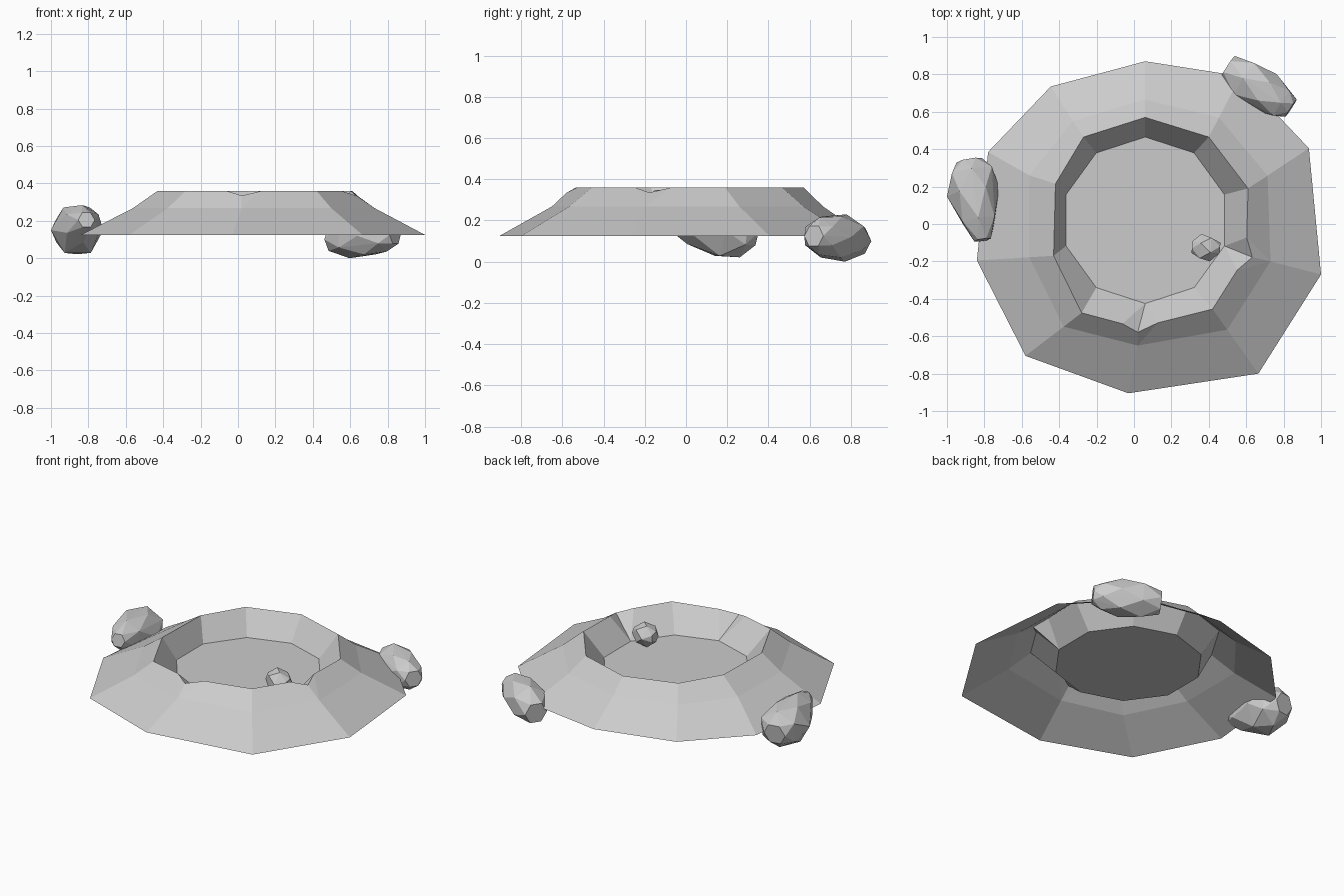
import bpy, bmesh, math
from mathutils import Vector

if "Cube" in bpy.data.objects:
    bpy.data.objects.remove(bpy.data.objects["Cube"])

OUT_Z, MID_Z, RIM_Z, FLOOR_Z = 0.125, 0.268, 0.36, 0.21

def finish(bm, name):
    bmesh.ops.recalc_face_normals(bm, faces=bm.faces)
    me = bpy.data.meshes.new(name)
    bm.to_mesh(me)
    bm.free()
    ob = bpy.data.objects.new(name, me)
    bpy.context.collection.objects.link(ob)
    return ob

# crater: ten radial columns, clockwise from the back
outer = [(.06, .87), (.57, .79), (.935, .405), (1, -.27), (.665, -.8),
         (-.03, -.905), (-.58, -.705), (-.84, -.195), (-.78, .385), (-.445, .735)]
rim = [(.06, .57), (.40, .465), (.61, .19), (.60, -.17), (.42, -.455),
       (.02, -.555), (-.28, -.475), (-.43, -.17), (-.42, .215), (-.27, .465)]
notch = {3: (.73, -.2), 5: (.02, -.65)}          # low points of the rim notches
crease = {0: (.06, .665), 8: (-.56, .26)}        # shallow creases below the rim

columns = []
for i in range(10):
    o, r = Vector(outer[i]), Vector(rim[i])
    a = math.radians(90 - 36 * i)
    f = Vector((.06 + .445 * math.cos(a), .02 + .445 * math.sin(a)))
    m = Vector(notch.get(i, crease.get(i, r.lerp(o, .32))))
    def column(rp, rz):
        columns.append([(*o, OUT_Z), (*m, MID_Z), (*rp, rz), (*f, FLOOR_Z)])
    if i in notch:
        column(r.lerp(Vector(rim[i - 1]), .27), RIM_Z)
        column(r.lerp(m, .25), RIM_Z - .025)
        column(r.lerp(Vector(rim[i + 1]), .27), RIM_Z)
    else:
        column(r, RIM_Z)

bm = bmesh.new()
cache = {}
def vert(p):
    key = tuple(round(c, 4) for c in p)
    if key not in cache:
        cache[key] = bm.verts.new(key)
    return cache[key]

def face(points):
    vs = list(dict.fromkeys(vert(p) for p in points))
    if len(vs) > 2:
        bm.faces.new(vs)

for k, c in enumerate(columns):
    n = columns[(k + 1) % len(columns)]
    for j in range(3):
        face([c[j], n[j], n[j + 1], c[j + 1]])
face([c[3] for c in columns])                    # crater floor
finish(bm, "crater")

# rocks: hull around tapered, tilted sections (x, y, z, radius)
def rock(name, sections, sides=6):
    bm = bmesh.new()
    pts = [Vector(s[:3]) for s in sections]
    axis = (pts[-1] - pts[0]).normalized()
    u = axis.cross(Vector((0, 0, 1))).normalized()
    w = u.cross(axis)
    for k, (p, s) in enumerate(zip(pts, sections)):
        for j in range(sides):
            a = 2 * math.pi * (j + .5 * (k % 2)) / sides
            bm.verts.new(p + (u * math.cos(a) + w * math.sin(a)) * s[3])
    res = bmesh.ops.convex_hull(bm, input=bm.verts)
    junk = [g for g in res["geom_interior"] if isinstance(g, bmesh.types.BMVert)]
    bmesh.ops.delete(bm, geom=junk, context='VERTS')
    return finish(bm, name)

rock("left_rock", [(-.88, .34, .14, .07), (-.865, .28, .145, .125), (-.86, .17, .15, .142),
                   (-.83, .02, .185, .10), (-.81, -.085, .205, .045)])
rock("back_right_rock", [(.50, .84, .10, .07), (.59, .775, .115, .115),
                         (.70, .705, .12, .115), (.79, .645, .125, .09), (.84, .62, .125, .055)])
rock("small_rock", [(.31, -.12, .28, .035), (.355, -.125, .28, .072),
                    (.41, -.13, .28, .07), (.46, -.13, .28, .03)], 5)
